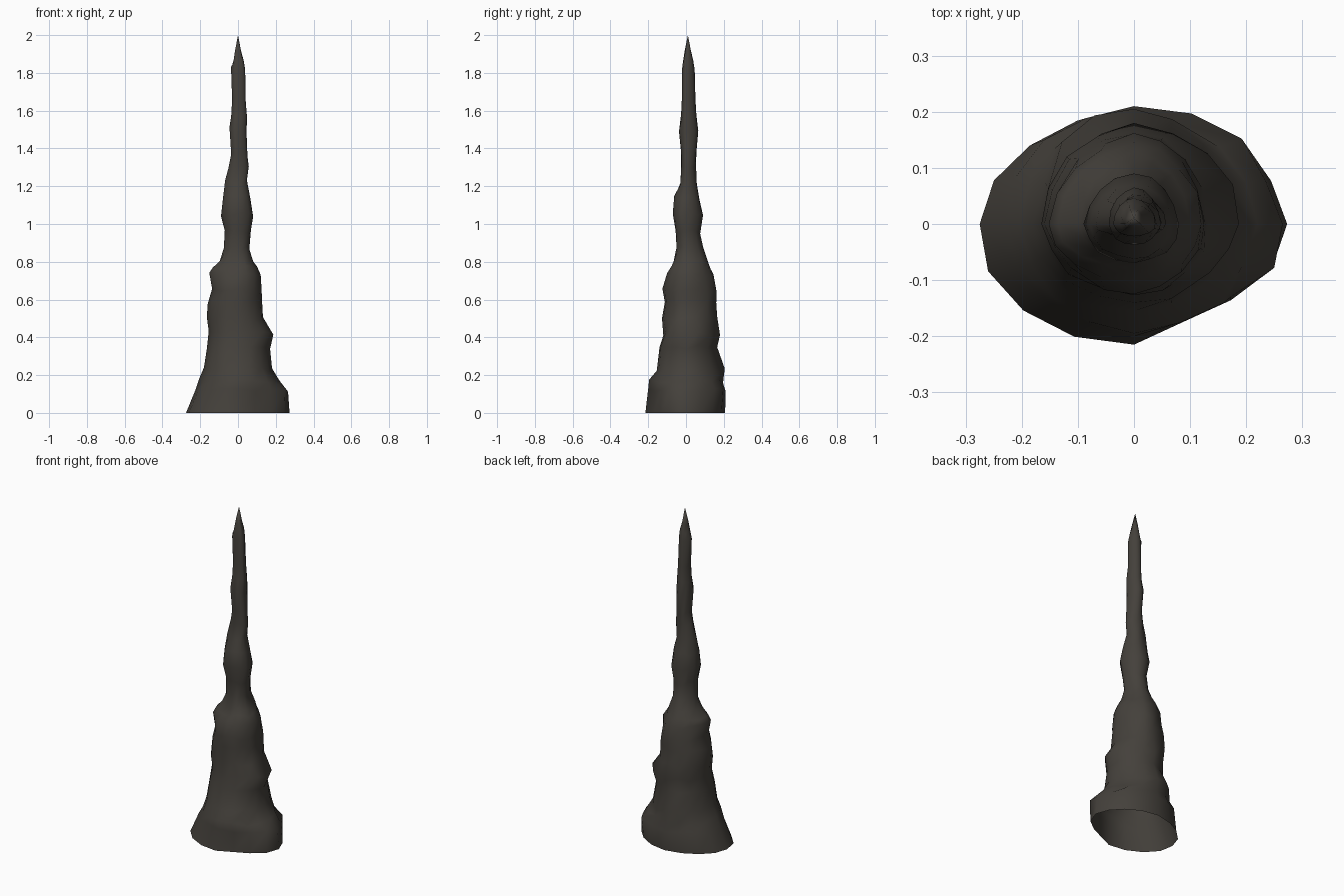
import bpy, bmesh, math, random

random.seed(4)
SIDES = 16

# Silhouette rings: height, left x, right x, front y, back y
RINGS = [
    (0.00, -0.275, 0.273, -0.215, 0.207),
    (0.12, -0.225, 0.265, -0.200, 0.210),
    (0.17, -0.205, 0.220, -0.195, 0.196),
    (0.23, -0.180, 0.180, -0.155, 0.205),
    (0.35, -0.165, 0.170, -0.140, 0.165),
    (0.42, -0.155, 0.187, -0.120, 0.180),
    (0.50, -0.165, 0.132, -0.127, 0.165),
    (0.59, -0.160, 0.127, -0.112, 0.160),
    (0.65, -0.137, 0.125, -0.125, 0.162),
    (0.73, -0.152, 0.120, -0.100, 0.145),
    (0.77, -0.135, 0.100, -0.080, 0.130),
    (0.80, -0.098, 0.080, -0.065, 0.115),
    (0.87, -0.075, 0.060, -0.050, 0.090),
    (0.96, -0.070, 0.068, -0.055, 0.075),
    (1.05, -0.090, 0.080, -0.070, 0.090),
    (1.14, -0.078, 0.065, -0.062, 0.070),
    (1.22, -0.068, 0.047, -0.030, 0.057),
    (1.30, -0.050, 0.057, -0.026, 0.053),
    (1.37, -0.036, 0.050, -0.026, 0.055),
    (1.50, -0.045, 0.045, -0.037, 0.065),
    (1.57, -0.036, 0.048, -0.026, 0.055),
    (1.66, -0.031, 0.040, -0.022, 0.050),
    (1.82, -0.037, 0.038, -0.022, 0.046),
    (1.86, -0.025, 0.030, -0.016, 0.038),
    (1.91, -0.017, 0.017, -0.008, 0.027),
]

rock = bpy.data.materials.new("dark brown rock")
rock.diffuse_color = (0.058, 0.052, 0.044, 1)

# Stalagmite: irregular rings joined into an open-bottomed spire
bm = bmesh.new()
loops = []
for z, left, right, front, back in RINGS:
    loop = []
    for i in range(SIDES):
        a = math.tau * i / SIDES
        c, s = math.cos(a), math.sin(a)
        # keep the measured silhouette points, roughen the rest
        on_axis = i % (SIDES // 4) == 0
        k = 1 if on_axis else random.uniform(0.95, 1.03)
        # hollow in the front right corner of the foot
        if z < 0.15 and 13 <= i <= 14:
            k *= 0.9
        x = c * (right if c > 0 else -left) * k
        y = s * (back if s > 0 else -front) * k
        dz = 0 if z == 0 else random.uniform(-0.012, 0.012)
        loop.append(bm.verts.new((x, y, z + dz)))
    loops.append(loop)
for low, high in zip(loops, loops[1:]):
    for i in range(SIDES):
        j = (i + 1) % SIDES
        bm.faces.new((low[i], low[j], high[j], high[i]))

# Pointed tip
tip = bm.verts.new((0, 0.01, 2))
for i in range(SIDES):
    bm.faces.new((loops[-1][i], loops[-1][(i + 1) % SIDES], tip))

for f in bm.faces:
    f.smooth = True
mesh = bpy.data.meshes.new("stalagmite")
bm.to_mesh(mesh)
bm.free()
mesh.materials.append(rock)
obj = bpy.data.objects.new("stalagmite", mesh)
bpy.context.collection.objects.link(obj)
